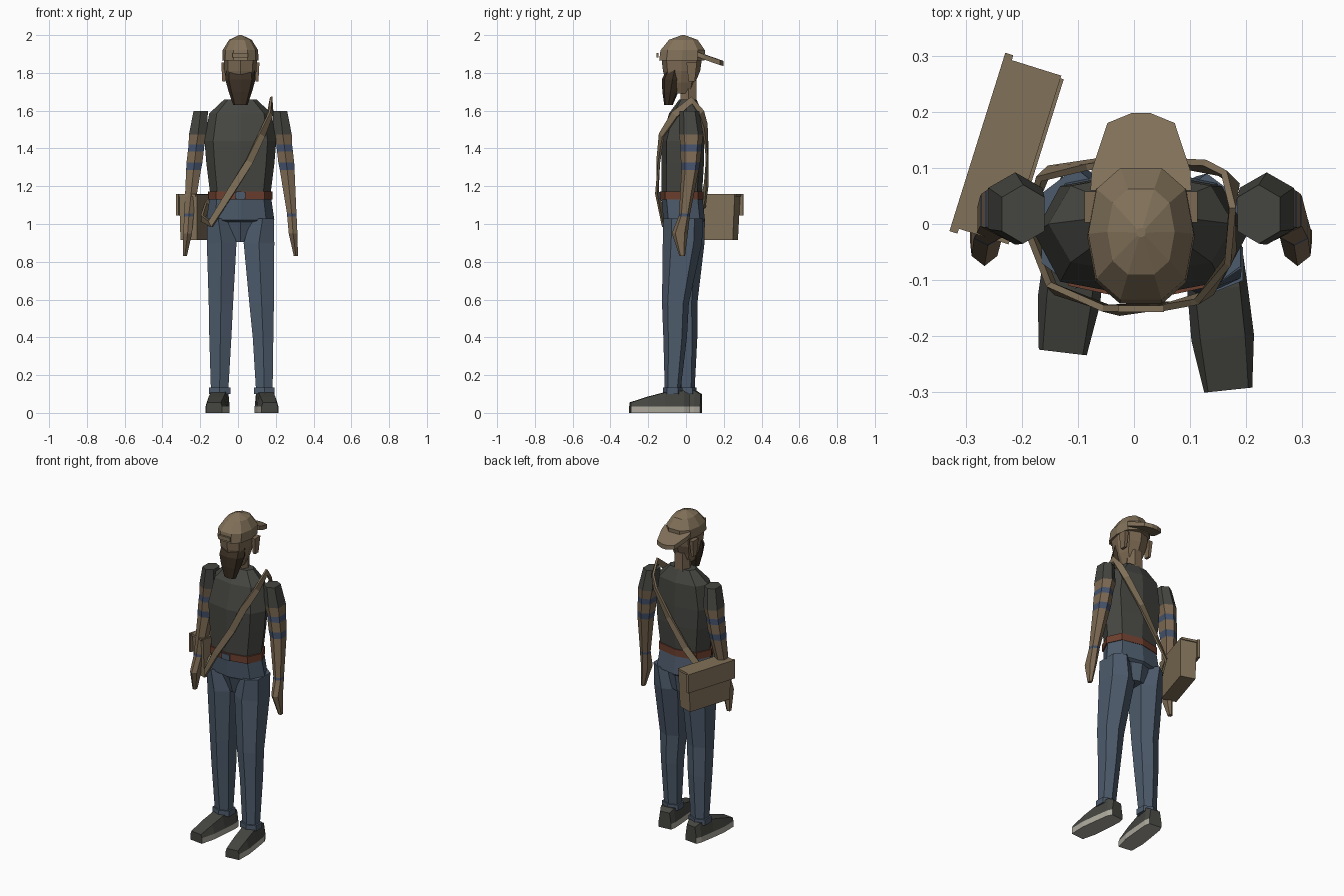
import bpy, bmesh, math
from mathutils import Vector, Matrix

default = bpy.data.objects.get("Cube")
if default:
    bpy.data.objects.remove(default, do_unlink=True)


def material(name, r, g, b):
    m = bpy.data.materials.new(name)
    m.use_nodes = True
    m.diffuse_color = (r, g, b, 1)
    m.node_tree.nodes["Principled BSDF"].inputs["Base Color"].default_value = (r, g, b, 1)
    return m


TAN = material("tan", .22, .165, .1)
SKIN = material("skin", .2, .14, .085)
DENIM = material("denim blue", .075, .105, .15)
STRIPE = material("stripe blue", .06, .085, .15)
CHARCOAL = material("charcoal cloth", .06, .062, .053)
LEATHER = material("belt leather", .15, .05, .028)
BEARD = material("dark hair", .045, .03, .018)
SOLE = material("sole grey", .42, .4, .34)

CENTRE = .0125  # middle of the body in x


def finish(bm, name, *mats):
    bmesh.ops.recalc_face_normals(bm, faces=bm.faces[:])
    mesh = bpy.data.meshes.new(name)
    bm.to_mesh(mesh)
    bm.free()
    obj = bpy.data.objects.new(name, mesh)
    bpy.context.collection.objects.link(obj)
    for m in mats:
        mesh.materials.append(m)
    return obj


def ring(x0, x1, y0, y1, z, sides=8, power=.8, turn=0):
    """Rounded-box outline that exactly fills the given extents."""
    angles = [turn + math.tau * i / sides for i in range(sides)]
    pts = [[math.copysign(abs(f(a)) ** power, f(a)) for f in (math.cos, math.sin)] for a in angles]
    mx = max(abs(p[0]) for p in pts)
    my = max(abs(p[1]) for p in pts)
    return [Vector(((x0 + x1) / 2 + p[0] / mx * (x1 - x0) / 2,
                    (y0 + y1) / 2 + p[1] / my * (y1 - y0) / 2, z)) for p in pts]


def loft(name, rings, mats, segment_mats=None):
    """Skin consecutive rings, capped at both ends."""
    bm = bmesh.new()
    rows = [[bm.verts.new(p) for p in r] for r in rings]
    n = len(rows[0])
    for k, (a, b) in enumerate(zip(rows, rows[1:])):
        for i in range(n):
            j = (i + 1) % n
            face = bm.faces.new((a[i], a[j], b[j], b[i]))
            if segment_mats:
                face.material_index = segment_mats[k]
    bm.faces.new(rows[0])
    last = bm.faces.new(rows[-1])
    if segment_mats:
        last.material_index = segment_mats[-1]
    return finish(bm, name, *mats)


def body(name, table, mat, **kw):
    """Loft symmetric about the body middle: half width, front y, back y, z."""
    return loft(name, [ring(CENTRE - w, CENTRE + w, f, b, z, **kw) for w, f, b, z in table], [mat])


def box(name, size, mat, at, angle=0, taper=1):
    bm = bmesh.new()
    bmesh.ops.create_cube(bm, size=1)
    for v in bm.verts:
        if v.co.z < 0:
            v.co.x *= taper
            v.co.y *= taper
        v.co = Vector(c * s for c, s in zip(v.co, size))
    bm.transform(Matrix.Translation(at) @ Matrix.Rotation(angle, 4, 'Z'))
    return finish(bm, name, mat)


# Torso, belt and hips
body("shirt", [(.16, -.13, .085, 1.16), (.18, -.13, .095, 1.32), (.19, -.13, .095, 1.44),
               (.165, -.09, .09, 1.585), (.085, -.035, .055, 1.66)], CHARCOAL)
body("belt", [(.17, -.138, .092, 1.13), (.17, -.138, .092, 1.173)], LEATHER)
box("buckle", (.055, .008, .036), DENIM, (CENTRE, -.138, 1.151))
body("hips", [(.065, -.07, .07, .905), (.085, -.105, .09, 1.01),
              (.18, -.12, .1, 1.02), (.163, -.13, .088, 1.14)], DENIM)

# Head, beard and cap
body("neck", [(.05, -.03, .055, 1.63), (.045, -.03, .055, 1.76)], SKIN, sides=6)
body("head", [(.045, -.09, .035, 1.69), (.072, -.105, .05, 1.75),
              (.085, -.122, .075, 1.81), (.088, -.13, .085, 1.88)], SKIN)
body("beard", [(.038, -.115, -.07, 1.63), (.062, -.125, -.04, 1.7),
               (.08, -.128, -.015, 1.765), (.076, -.105, -.015, 1.815)], BEARD)
body("cap", [(.096, -.142, .098, 1.865), (.094, -.135, .1, 1.92),
             (.06, -.09, .062, 1.975), (.008, -.023, -.007, 2)], TAN, sides=10)
box("cap_strap", (.082, .012, .024), TAN, (CENTRE, -.151, 1.893))
for side, label in ((1, "left"), (-1, "right")):
    box(label + "_ear", (.026, .055, .1), SKIN, (CENTRE + side * .088, .03, 1.805), taper=.6)

# Cap brim, sloping down toward the back
half_brim = [(.09, .06), (.088, .095), (.06, .18), (.016, .198)]
outline = half_brim + [(-x, y) for x, y in reversed(half_brim)]
loft("cap_brim", [[Vector((CENTRE + x, y, z - .4 * (y - .09) - .9 * x * x)) for x, y in outline]
                  for z in (1.88, 1.907)], [TAN])

# Arms: offset from the middle, half width, front y, back y, height
arm_table = [(.21, .038, -.035, .07, 1.597), (.224, .048, -.037, .092, 1.475),
             (.232, .042, -.03, .085, 1.42), (.236, .042, -.03, .082, 1.385),
             (.243, .042, -.027, .075, 1.325), (.248, .039, -.024, .068, 1.285),
             (.272, .025, -.037, .022, 1.055), (.273, .025, -.039, .02, 1.04),
             (.279, .023, -.075, .01, .95), (.294, .011, -.035, -.005, .83)]
arm_bands = [0, 1, 2, 1, 2, 1, 2, 1, 1]
for side, label in ((1, "left"), (-1, "right")):
    rings = []
    for off, w, front, back, z in arm_table:
        x = CENTRE + side * off
        rings.append(ring(x - w, x + w, front, back, z, sides=6, turn=math.pi / 6))
    loft(label + "_arm", rings, [CHARCOAL, SKIN, STRIPE], arm_bands)

# Legs and trouser cuffs: x extents, y extents, height
legs = {
    "left": [(.07, .19, -.12, .09, 1.03), (.03, .192, -.123, .085, .9), (.06, .19, -.127, .015, .58),
             (.078, .187, -.12, .005, .4), (.096, .183, -.112, -.03, .11)],
    "right": [(-.165, -.045, -.115, .1, 1.03), (-.165, -.008, -.11, .098, .9), (-.155, -.026, -.085, .06, .58),
              (-.152, -.035, -.07, .06, .4), (-.143, -.052, -.04, .045, .11)],
}
for label, rows in legs.items():
    loft(label + "_leg", [ring(*r, sides=6, turn=math.pi / 6) for r in rows], [DENIM])
    x0, x1, y0, y1, z = rows[-1]
    g = .011
    loft(label + "_cuff", [ring(x0 - g, x1 + g, y0 - g, y1 + g, h, sides=6, turn=math.pi / 6)
                           for h in (z - .01, z + .025)], [DENIM])


# Shoes: cross-sections from heel to toe, sole coloured by height
def shoe(name, heel, toe):
    heel, toe = Vector(heel), Vector(toe)
    across = (toe - heel).normalized()
    across = Vector((-across.y, across.x))
    stations = [(0, .04, .03, .1), (.1, .05, .042, .118), (.42, .054, .04, .108),
                (.7, .056, .04, .085), (1, .043, .036, .055)]
    rings = []
    for t, w, top_w, top in stations:
        mid = heel.lerp(toe, t)
        half = [(w, 0), (w, .035), (top_w, top)]
        pts = half + [(-a, z) for a, z in reversed(half)]
        rings.append([Vector((mid.x + across.x * a, mid.y + across.y * a, z)) for a, z in pts])
    obj = loft(name, rings, [CHARCOAL, SOLE])
    for face in obj.data.polygons:
        if len(face.vertices) == 4 and face.center.z < .03:
            face.material_index = 1


shoe("left_shoe", (.135, .015), (.168, -.296))
shoe("right_shoe", (-.09, .08), (-.127, -.229))

# Satchel, turned on its hip, with a front flap
turn = math.radians(-17.4)
along, inward = Vector((.3, .954, 0)), Vector((.954, -.3, 0))
flap_mid = Vector((-.272, .144, 1.102))
box("satchel_flap", (.015, .333, .115), TAN, flap_mid, turn)
box("satchel_body", (.1, .305, .24), TAN, flap_mid + inward * .056 + Vector((0, 0, -.07 + .003)), turn, .92)
box("satchel_lid", (.1, .315, .014), TAN, flap_mid + inward * .05 + Vector((0, 0, .05)), turn)

# Shoulder strap: closed ribbon around the torso
path = [(.175, .03, 1.655), (.172, -.06, 1.58), (.125, -.13, 1.47), (.06, -.147, 1.33), (-.04, -.154, 1.17),
        (-.145, -.115, 1), (-.19, 0, 1.03), (-.16, .09, 1.1), (-.07, .107, 1.21),
        (.04, .112, 1.37), (.14, .1, 1.52), (.172, .08, 1.59)]
path = [Vector(p) for p in path]
bm = bmesh.new()
edges = []
for i, p in enumerate(path):
    tangent = path[(i + 1) % len(path)] - path[i - 1]
    outward = Vector((p.x - CENTRE, (p.y + .02) * 1.6, 0))
    width = tangent.cross(outward).normalized() * .019
    edges.append((bm.verts.new(p - width), bm.verts.new(p + width)))
for i, (a, b) in enumerate(edges):
    c, d = edges[(i + 1) % len(edges)]
    bm.faces.new((a, b, d, c))
strap = finish(bm, "satchel_strap", TAN)
thick = strap.modifiers.new("thickness", 'SOLIDIFY')
thick.thickness = .012
thick.offset = 0
